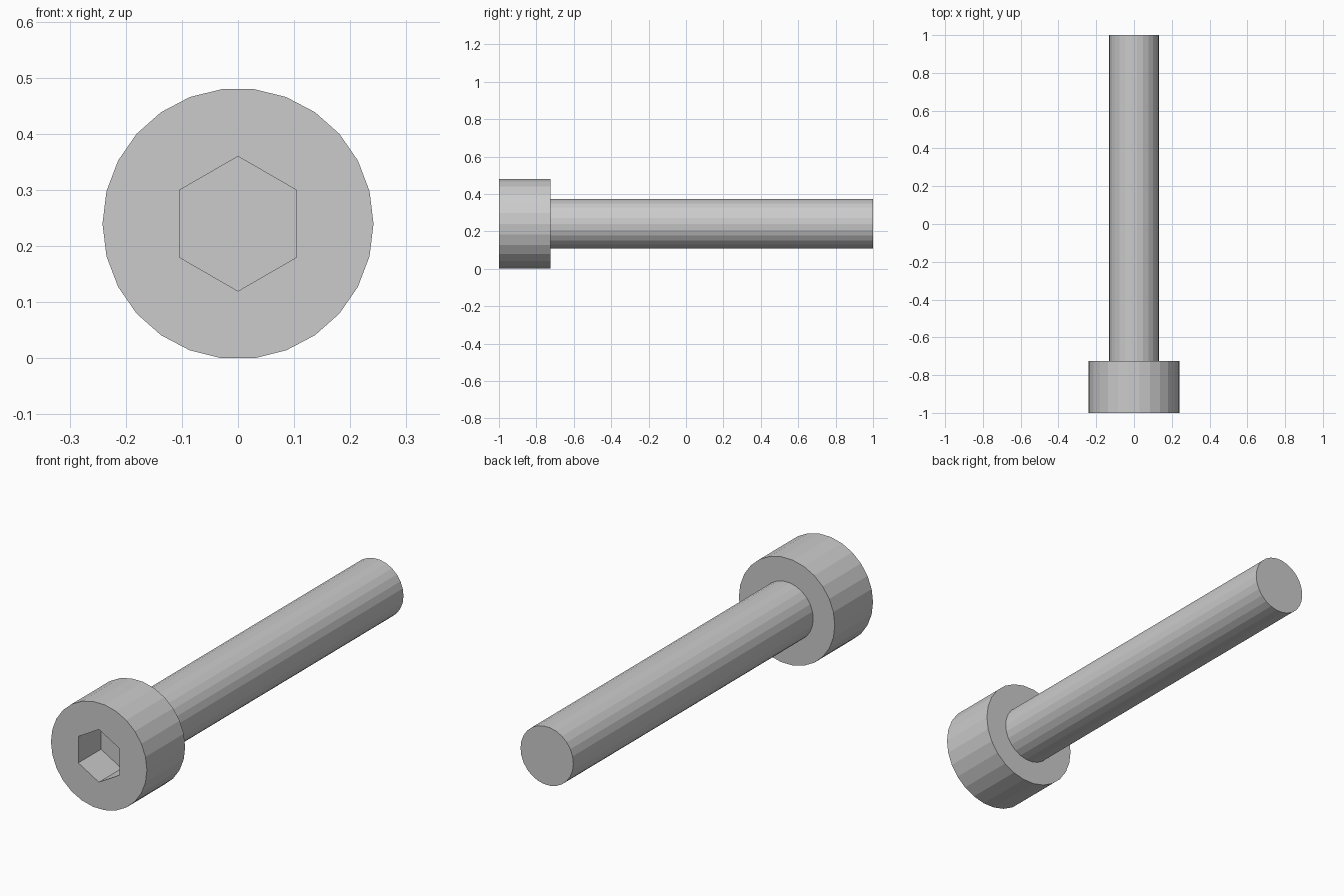
import bpy, bmesh
from math import cos, sin, tau, pi

if "Cube" in bpy.data.objects:
    bpy.data.objects.remove(bpy.data.objects["Cube"])

CENTRE_Z = 0.24


def lathe(name, profile, sides, start=0.0):
    """Closed solid along y from (y, radius) rings."""
    bm = bmesh.new()
    rings = []
    for y, r in profile:
        rings.append([bm.verts.new((r * cos(start + tau * i / sides), y,
                                    CENTRE_Z + r * sin(start + tau * i / sides)))
                      for i in range(sides)])
    for a, b in zip(rings, rings[1:]):
        for i in range(sides):
            j = (i + 1) % sides
            bm.faces.new((a[i], a[j], b[j], b[i]))
    bm.faces.new(rings[0])
    bm.faces.new(rings[-1])
    bmesh.ops.recalc_face_normals(bm, faces=bm.faces)
    mesh = bpy.data.meshes.new(name)
    bm.to_mesh(mesh)
    bm.free()
    obj = bpy.data.objects.new(name, mesh)
    bpy.context.collection.objects.link(obj)
    return obj


# Head, shoulder and shaft in one turned profile
bolt = lathe("socket_bolt", [(-1, 0.2415), (-0.725, 0.2415),
                             (-0.725, 0.133), (1, 0.133)], 26)

# Hexagonal key socket, point upwards
cutter = lathe("socket_cutter", [(-1.1, 0.12), (-0.837, 0.12)], 6, pi / 2)
cutter.hide_render = True
mod = bolt.modifiers.new("socket", 'BOOLEAN')
mod.operation = 'DIFFERENCE'
mod.solver = 'EXACT'
mod.object = cutter

# Apply the cut and drop the cutter
bpy.context.view_layer.objects.active = bolt
bolt.select_set(True)
bpy.ops.object.modifier_apply(modifier=mod.name)
bpy.data.objects.remove(cutter)
